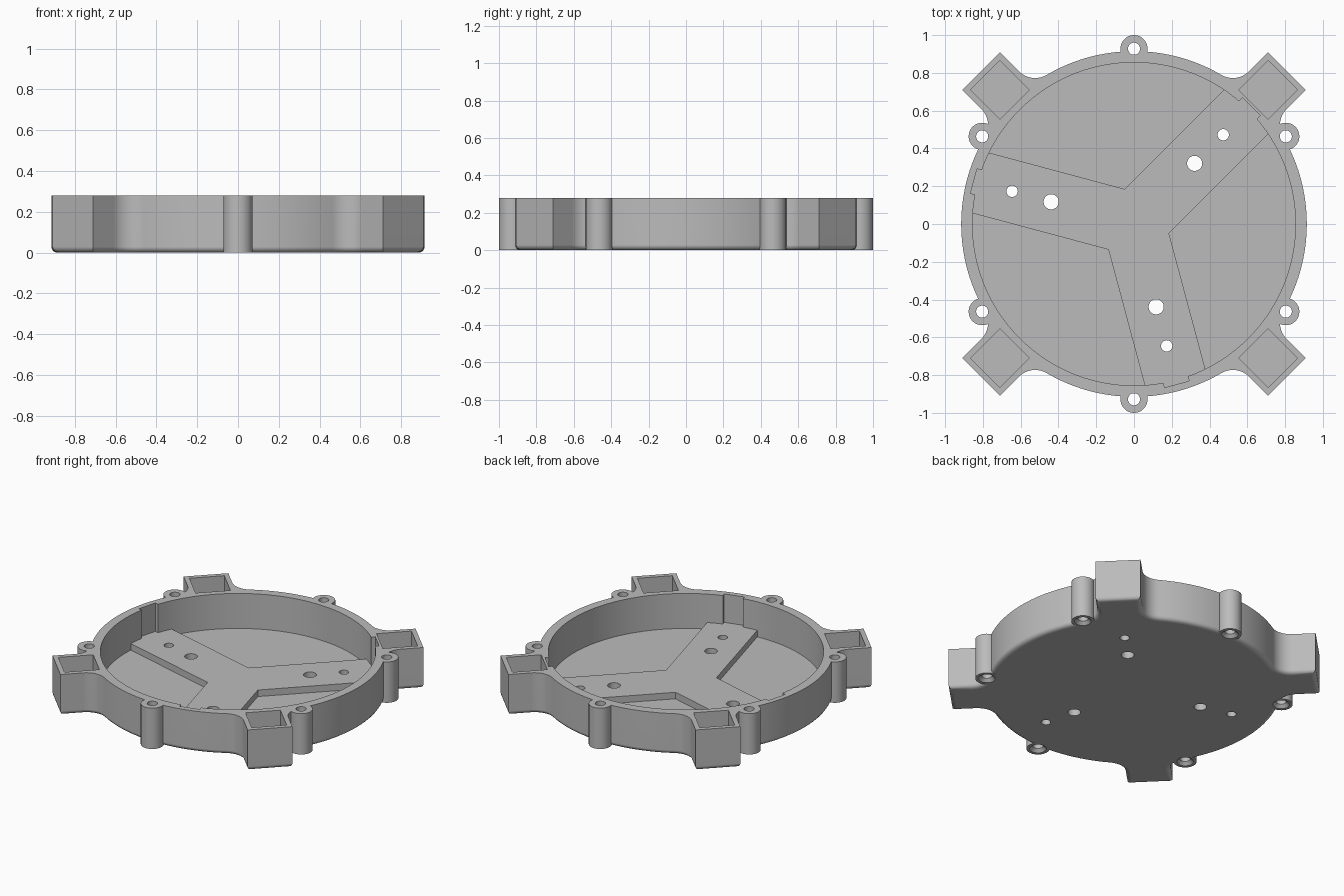
import bpy, bmesh
from math import sin, cos, pi, radians, atan2, asin, sqrt
from mathutils import Matrix, Vector

if "Cube" in bpy.data.objects:
    bpy.data.objects.remove(bpy.data.objects["Cube"], do_unlink=True)

HEIGHT, FLOOR, PLATE = 0.28, 0.04, 0.085
R_OUT, R_IN = 0.915, 0.855
ARM_END, ARM_HALF, FILLET = 1.145, 0.141, 0.12

grey = bpy.data.materials.new("plain grey")
grey.use_nodes = True
colour = (0.5, 0.5, 0.5, 1)
grey.diffuse_color = colour
grey.node_tree.nodes["Principled BSDF"].inputs["Base Color"].default_value = colour


def prism(name, points, z0, z1, round_bottom=0):
    """Extrude a flat outline from z0 to z1, optionally rounding its bottom edge."""
    bm = bmesh.new()
    base = bm.faces.new([bm.verts.new((p[0], p[1], z0)) for p in points])
    top = bmesh.ops.extrude_face_region(bm, geom=[base], use_keep_orig=True)["geom"]
    moved = [v for v in top if isinstance(v, bmesh.types.BMVert)]
    bmesh.ops.translate(bm, verts=moved, vec=(0, 0, z1 - z0))
    bmesh.ops.recalc_face_normals(bm, faces=bm.faces)
    if round_bottom:
        rim = [e for e in bm.edges if all(abs(v.co.z - z0) < 1e-5 for v in e.verts)]
        bmesh.ops.bevel(bm, geom=rim, offset=round_bottom, segments=4,
                        profile=0.5, affect='EDGES')
    return to_object(name, bm)


def cylinder(name, pos, z0, z1, r0, r1=None, sides=32):
    bm = bmesh.new()
    place = Matrix.Translation((pos[0], pos[1], (z0 + z1) / 2))
    bmesh.ops.create_cone(bm, cap_ends=True, segments=sides, radius1=r0,
                          radius2=r0 if r1 is None else r1, depth=z1 - z0, matrix=place)
    return to_object(name, bm)


def to_object(name, bm):
    mesh = bpy.data.meshes.new(name)
    bm.to_mesh(mesh)
    bm.free()
    mesh.materials.append(grey)
    obj = bpy.data.objects.new(name, mesh)
    bpy.context.scene.collection.objects.link(obj)
    return obj


def polar(radius, angle):
    return (radius * cos(angle), radius * sin(angle))


def turned(points, angle):
    rot = Matrix.Rotation(angle, 2)
    return [rot @ Vector(p) for p in points]


def rect(u0, u1, half):
    return [(u0, -half), (u1, -half), (u1, half), (u0, half)]


def combine(target, other, operation):
    """Apply a boolean to the target and discard the helper."""
    other.hide_render = True
    mod = target.modifiers.new("join", 'BOOLEAN')
    mod.operation, mod.solver, mod.object = operation, 'EXACT', other
    bpy.context.view_layer.objects.active = target
    bpy.ops.object.modifier_apply(modifier=mod.name)
    bpy.data.objects.remove(other, do_unlink=True)


# Housing outline: a circle with four square corner arms blended in by fillets
cv = ARM_HALF + FILLET
cu = sqrt((R_OUT + FILLET) ** 2 - cv ** 2)
blend = atan2(cv, cu)
half = [(ARM_END, ARM_HALF)]
for i in range(13):
    a = 1.5 * pi + (blend - pi / 2) * i / 12
    half.append((cu + FILLET * cos(a), cv + FILLET * sin(a)))
quarter = [(u, -v) for u, v in reversed(half)] + half
quarter += [polar(R_OUT, blend + (pi / 2 - 2 * blend) * i / 20) for i in range(1, 20)]
outline = []
for k in range(4):
    outline += turned(quarter, pi / 4 + k * pi / 2)
housing = prism("housing", outline, 0, HEIGHT, round_bottom=0.028)

# Screw lugs around the rim
lugs = [polar(0.928, radians(30 + 60 * k)) for k in range(6)]
for p in lugs:
    combine(housing, cylinder("lug", p, 0, HEIGHT, 0.072), 'UNION')

# Round cavity and corner pockets
combine(housing, cylinder("cavity", (0, 0), FLOOR, 0.5, R_IN, sides=128), 'DIFFERENCE')
for k in range(4):
    pocket = turned(rect(0.894, 1.114, 0.11), pi / 4 + k * pi / 2)
    combine(housing, prism("pocket", pocket, FLOOR, 0.5), 'DIFFERENCE')

# Raised three-armed plate on the floor, its ends buried in the wall
ARM_W, REACH = 0.166, 0.87
spread = asin(ARM_W / REACH)
one_arm = [polar(REACH, spread * (i / 6 - 1)) for i in range(13)]
one_arm.append(polar(ARM_W / sin(pi / 3), pi / 3))
arm_angles = [radians(45 + 120 * k) for k in range(3)]
plate = []
for a in arm_angles:
    plate += turned(one_arm, a)
combine(housing, prism("plate", plate, FLOOR / 2, PLATE), 'UNION')

# Wall notches and through holes at each plate arm
for a in arm_angles:
    combine(housing, prism("notch", turned(rect(0.8, 0.878, 0.067), a), PLATE, 0.5), 'DIFFERENCE')
    for dist, radius in ((0.454, 0.04), (0.668, 0.03)):
        combine(housing, cylinder("hole", polar(dist, a), -0.1, 0.2, radius), 'DIFFERENCE')

# Screw holes with a countersink underneath
for p in lugs:
    combine(housing, cylinder("screw_hole", p, -0.1, 0.5, 0.032), 'DIFFERENCE')
    combine(housing, cylinder("countersink", p, -0.02, 0.02, 0.072, 0.032), 'DIFFERENCE')

# Smooth curved walls, with crisp borders on every level face
bpy.ops.object.select_all(action='DESELECT')
housing.select_set(True)
bpy.context.view_layer.objects.active = housing
bpy.ops.object.shade_smooth_by_angle(angle=radians(30))
bm = bmesh.new()
bm.from_mesh(housing.data)
for f in bm.faces:
    if abs(f.normal.z) > 0.999:
        for e in f.edges:
            if any(abs(g.normal.z) < 0.999 for g in e.link_faces):
                e.smooth = False
bm.to_mesh(housing.data)
bm.free()
weighted = housing.modifiers.new("even_shading", 'WEIGHTED_NORMAL')
weighted.keep_sharp = True
